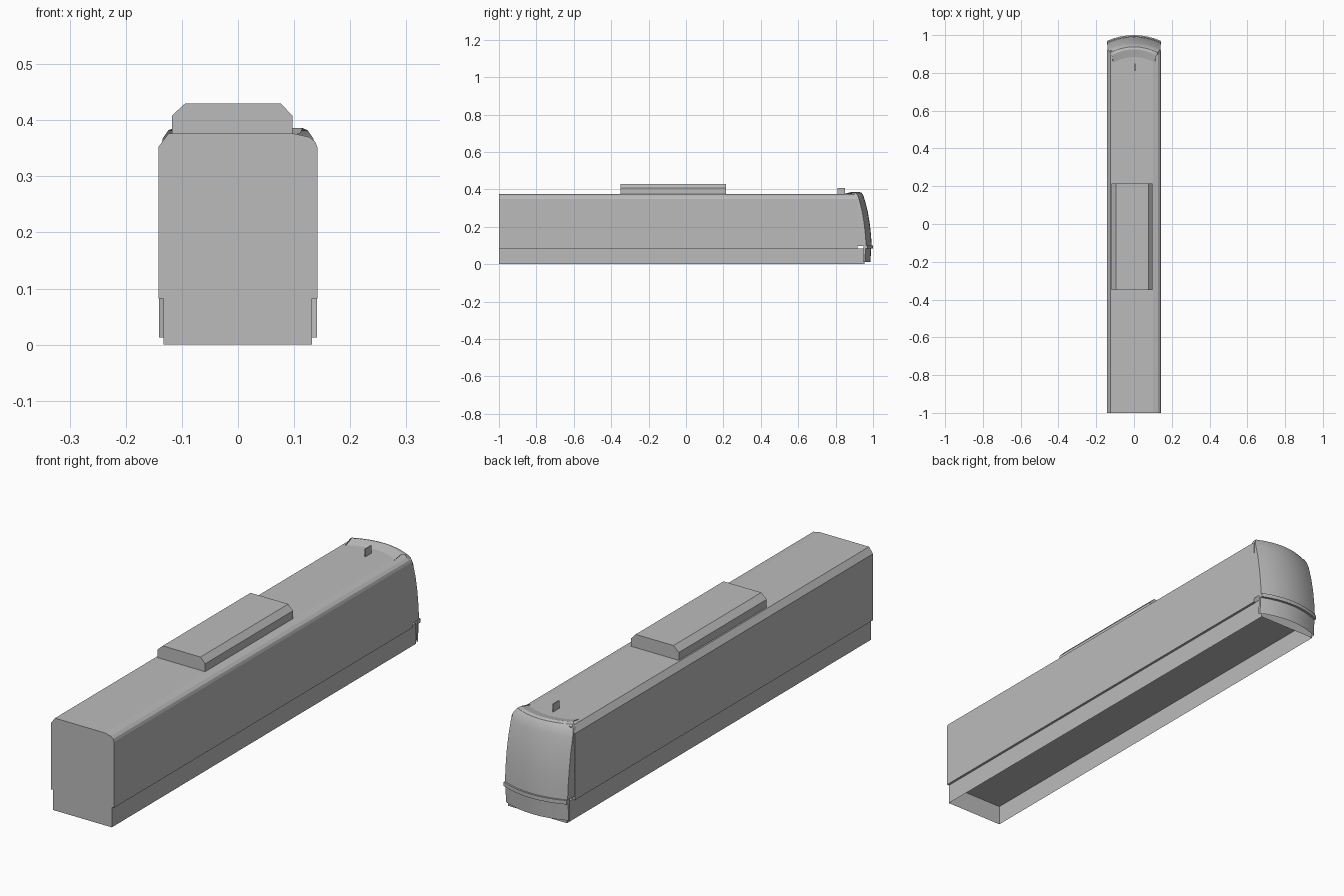
import bpy, bmesh

cube = bpy.data.objects.get("Cube")
if cube:
    bpy.data.objects.remove(cube, do_unlink=True)

grey = bpy.data.materials.new("plain_grey")
grey.use_nodes = True
grey.diffuse_color = (0.5, 0.5, 0.5, 1)
grey.node_tree.nodes["Principled BSDF"].inputs["Base Color"].default_value = (0.5, 0.5, 0.5, 1)


def finish(name, bm, smooth=None):
    bmesh.ops.recalc_face_normals(bm, faces=bm.faces[:])
    mesh = bpy.data.meshes.new(name)
    bm.to_mesh(mesh)
    bm.free()
    mesh.materials.append(grey)
    obj = bpy.data.objects.new(name, mesh)
    bpy.context.collection.objects.link(obj)
    if smooth:
        bpy.ops.object.select_all(action='DESELECT')
        obj.select_set(True)
        bpy.context.view_layer.objects.active = obj
        bpy.ops.object.shade_smooth_by_angle(angle=smooth)
    return obj


def prism(name, profile, y0, y1, open_bottom=False, smooth=None):
    """Extrude an (x, z) profile along y."""
    bm = bmesh.new()
    face = bm.faces.new([bm.verts.new((x, y0, z)) for x, z in profile])
    ext = bmesh.ops.extrude_face_region(bm, geom=[face], use_keep_orig=True)
    for v in ext["geom"]:
        if isinstance(v, bmesh.types.BMVert):
            v.co.y = y1
    if open_bottom:
        low = min(z for x, z in profile)
        bottom = [f for f in bm.faces if all(v.co.z < low + 0.0001 for v in f.verts)]
        bmesh.ops.delete(bm, geom=bottom, context='FACES')
    return finish(name, bm, smooth)


def bowed_shell(name, rows, back, sag=0.03, steps=8, smooth=0.5):
    """Skin stacked rows (z, centre y, half width), each bowed in plan."""
    bm = bmesh.new()
    grid = []
    for z, yc, hw in rows:
        ts = [-1 + 2 * i / steps for i in range(steps + 1)]
        pts = [(t * hw, yc - sag * t * t) for t in ts]
        rear = min(back, yc - sag - 0.01)
        pts = [(-hw, rear)] + pts + [(hw, rear)]
        grid.append([bm.verts.new((x, y, z)) for x, y in pts])
    for a, b in zip(grid, grid[1:]):
        for i in range(len(a) - 1):
            bm.faces.new((a[i], a[i + 1], b[i + 1], b[i]))
    return finish(name, bm, smooth)


# Main car body, chamfered on one roof edge and rounded on the other
prism("car_body", [(-0.142, 0.082), (0.142, 0.082), (0.142, 0.35), (0.138, 0.361),
                   (0.127, 0.37), (0.1, 0.376), (-0.124, 0.376), (-0.142, 0.352)],
      -1.0, 0.918)

# Hollow underskirt, open below
prism("skirt", [(-0.133, 0), (0.132, 0), (0.132, 0.084), (-0.133, 0.084)],
      -1.0, 0.955, open_bottom=True)

# Raked cab end rising to a slight roof hump
bowed_shell("cab_end", [(0.098, 0.993, 0.141), (0.16, 0.989, 0.141), (0.22, 0.982, 0.141),
                        (0.28, 0.972, 0.14), (0.34, 0.957, 0.139), (0.368, 0.948, 0.134),
                        (0.382, 0.938, 0.124), (0.386, 0.925, 0.115), (0.375, 0.88, 0.11)],
            0.9)

# Bumper lip and the lower valance of the cab
bowed_shell("cab_lip", [(0.084, 0.99, 0.139), (0.084, 1.0, 0.142),
                        (0.1, 1.0, 0.142), (0.1, 0.99, 0.139)], 0.95)
bowed_shell("cab_valance", [(0.013, 0.986, 0.141), (0.085, 0.99, 0.141)], 0.955)

# Roof equipment pod
prism("roof_pod", [(-0.118, 0.375), (0.097, 0.375), (0.097, 0.408), (0.076, 0.43),
                   (-0.094, 0.43), (-0.118, 0.408)], -0.35, 0.215)

# Small antenna fin
prism("antenna_fin", [(0.003, 0.375), (0.007, 0.375), (0.007, 0.408), (0.003, 0.408)],
      0.81, 0.85)
